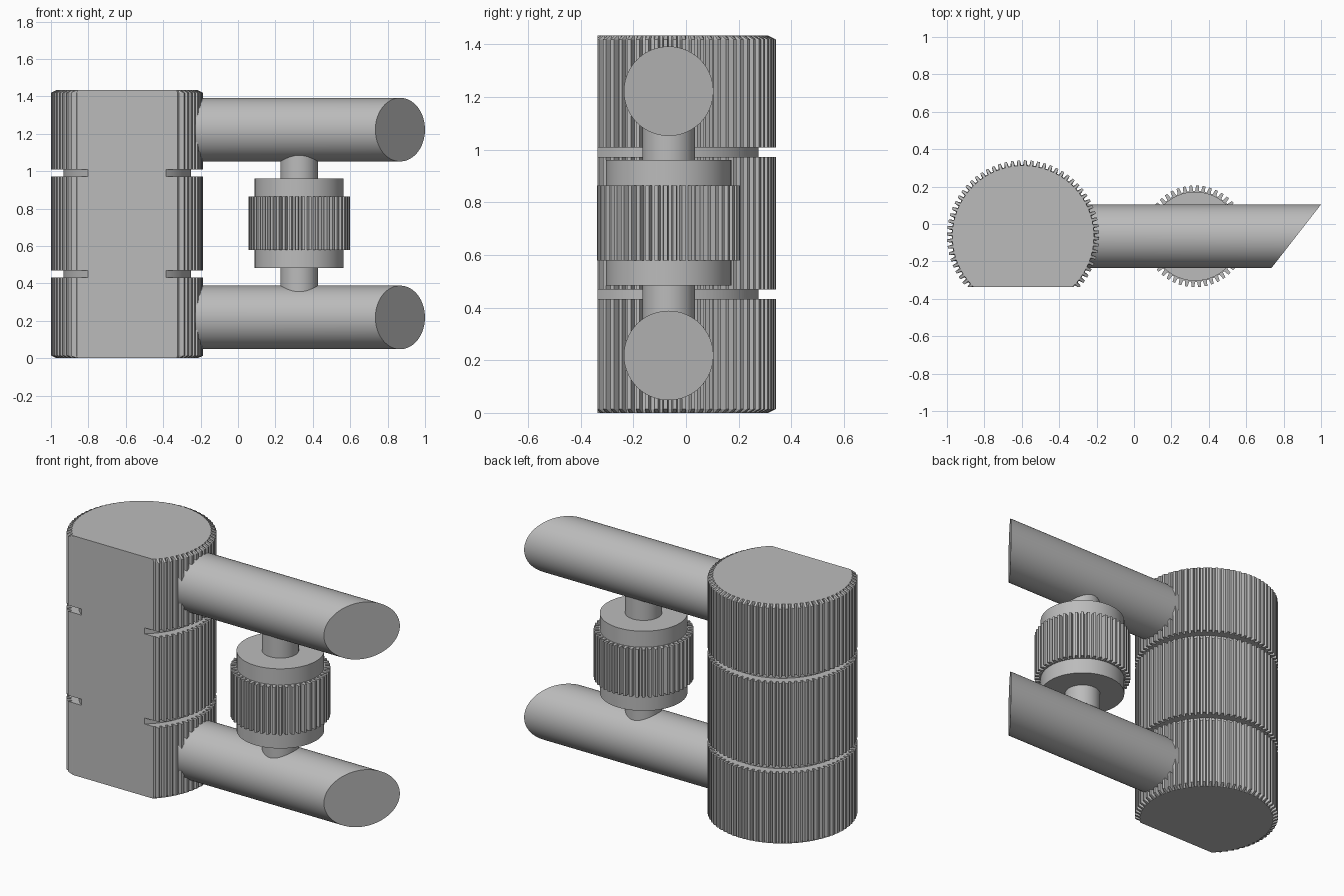
import bpy, bmesh
from math import sin, cos, tau, pi
from mathutils import Matrix, Vector

if "Cube" in bpy.data.objects:
    bpy.data.objects.remove(bpy.data.objects["Cube"])

AXIS_Y = -0.066      # shared centre line of body, bars and wheel
BODY_X, WHEEL_X = -0.593, 0.327
FLAT_Y = -0.336
HEIGHT = 1.433

grey = bpy.data.materials.new("plain grey")
grey.use_nodes = True
grey.diffuse_color = (0.5, 0.5, 0.5, 1)
grey.node_tree.nodes["Principled BSDF"].inputs["Base Color"].default_value = (0.5, 0.5, 0.5, 1)


def finish(name, bm, smooth=False):
    bmesh.ops.recalc_face_normals(bm, faces=bm.faces)
    mesh = bpy.data.meshes.new(name)
    bm.to_mesh(mesh)
    bm.free()
    mesh.materials.append(grey)
    obj = bpy.data.objects.new(name, mesh)
    bpy.context.collection.objects.link(obj)
    if smooth:
        bpy.ops.object.select_all(action='DESELECT')
        obj.select_set(True)
        bpy.context.view_layer.objects.active = obj
        bpy.ops.object.shade_smooth_by_angle(angle=pi / 6)
    return obj


def knurled(x, teeth, outer, root, levels):
    """Toothed column; levels are (height, largest allowed radius)."""
    outline = []
    for i in range(teeth):
        for part, r in ((0, root), (0.32, root), (0.46, outer), (0.86, outer)):
            outline.append(((i + part) * tau / teeth, r))
    bm = bmesh.new()
    rings = []
    for z, limit in levels:
        rings.append([bm.verts.new((x + min(r, limit) * cos(a),
                                    AXIS_Y + min(r, limit) * sin(a), z))
                      for a, r in outline])
    n = len(outline)
    for low, high in zip(rings, rings[1:]):
        for i in range(n):
            j = (i + 1) % n
            bm.faces.new((low[i], low[j], high[j], high[i]))
    bm.faces.new(rings[0][::-1])
    bm.faces.new(rings[-1])
    return bm


def cylinder(name, x, radius, z0, z1):
    bm = bmesh.new()
    bmesh.ops.create_cone(bm, cap_ends=True, segments=64, radius1=radius, radius2=radius,
                          depth=z1 - z0,
                          matrix=Matrix.Translation((x, AXIS_Y, (z0 + z1) / 2)))
    return finish(name, bm, True)


# Knurled body: chamfered ends, two grooves, one flat front
FULL, CORE, END = 0.407, 0.341, 0.378
levels = [(0, END), (0.014, FULL)]
for z in (0.432, 0.972):
    levels += [(z, FULL), (z, CORE), (z + 0.036, CORE), (z + 0.036, FULL)]
levels += [(HEIGHT - 0.014, FULL), (HEIGHT, END)]
bm = knurled(BODY_X, 72, FULL, 0.381, levels)
bmesh.ops.bisect_plane(bm, geom=bm.verts[:] + bm.edges[:] + bm.faces[:], dist=1e-6,
                       plane_co=Vector((0, FLAT_Y, 0)), plane_no=Vector((0, -1, 0)),
                       clear_outer=True)
bmesh.ops.holes_fill(bm, edges=[e for e in bm.edges if e.is_boundary], sides=0)
finish("knurled_body", bm)

# Two round bars with slanted ends
for name, z in (("lower_bar", 0.218), ("upper_bar", 1.222)):
    bm = bmesh.new()
    bmesh.ops.create_cone(bm, cap_ends=True, segments=96, radius1=0.17, radius2=0.17, depth=1,
                          matrix=Matrix.Translation((0, AXIS_Y, z)) @ Matrix.Rotation(pi / 2, 4, 'Y'))
    for v in bm.verts:
        v.co.x = 0.867 + (v.co.y - AXIS_Y) * 0.78 if v.co.x > 0 else -0.35
    finish(name, bm, True)

# Adjusting wheel on its axle between the bars
cylinder("axle", WHEEL_X, 0.1, 0.25, 1.19)
cylinder("wheel_hub", WHEEL_X, 0.238, 0.483, 0.96)
finish("knurled_wheel", knurled(WHEEL_X, 48, 0.272, 0.243, [(0.578, 1), (0.864, 1)]))
